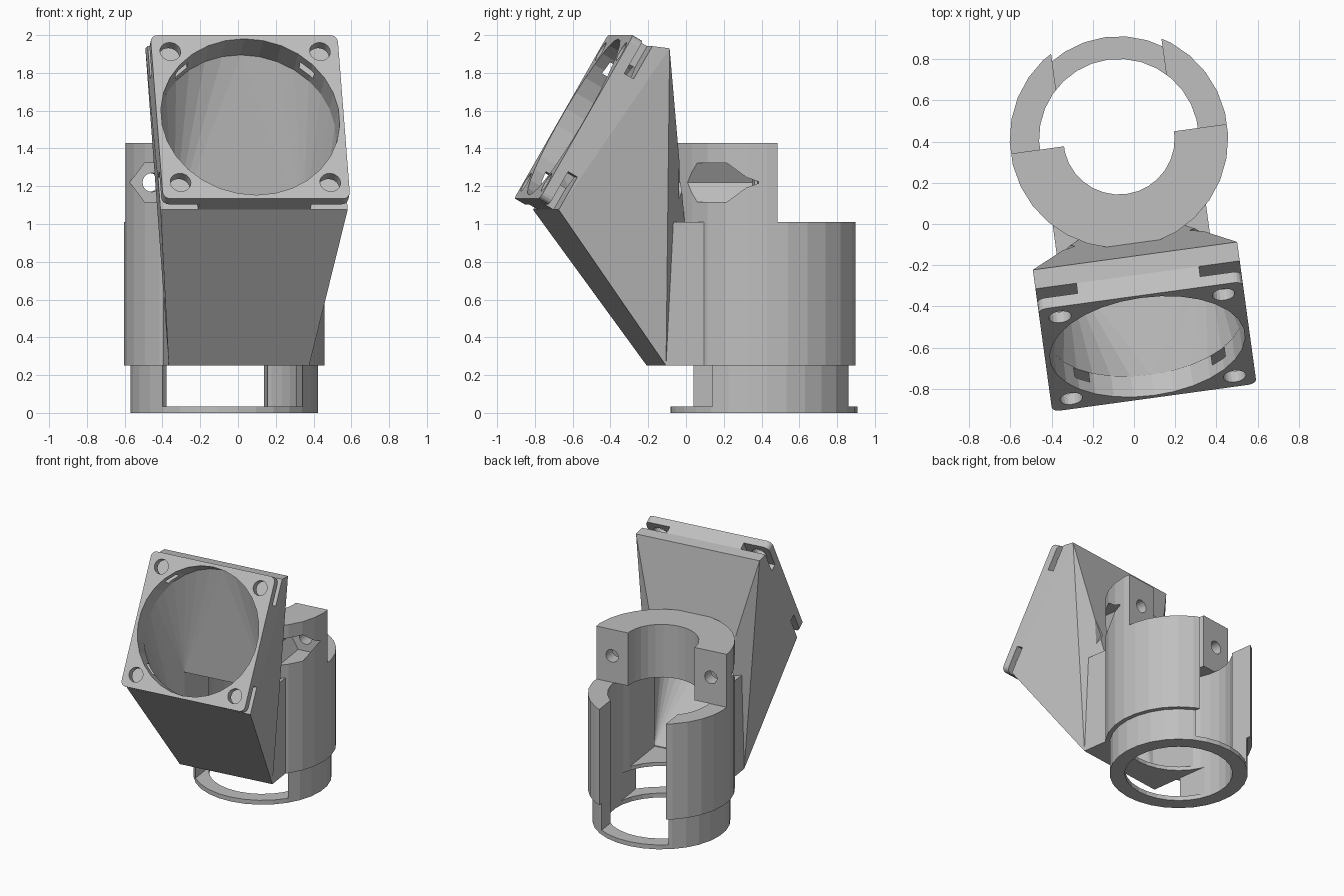
import bpy, bmesh
from math import radians
from mathutils import Matrix, Vector

cube = bpy.data.objects.get("Cube")
if cube:
    bpy.data.objects.remove(cube, do_unlink=True)

GREY = (0.52, 0.52, 0.52, 1)
mat = bpy.data.materials.new("plain_grey")
mat.use_nodes = True
mat.diffuse_color = GREY
mat.node_tree.nodes["Principled BSDF"].inputs["Base Color"].default_value = GREY

# Whole model is turned slightly about the tube axis; the fan plate is tilted
WORLD = Matrix.Translation((-0.073, 0.413, 0)) @ Matrix.Rotation(radians(7.8), 4, 'Z')
FAN = Matrix.Translation((0, -1.017, 1.567)) @ Matrix.Rotation(radians(60), 4, 'X')
ALONG_Y = Matrix.Rotation(radians(90), 4, 'X')
SIDES = 30


def finish(name, bm):
    bmesh.ops.recalc_face_normals(bm, faces=bm.faces)
    mesh = bpy.data.meshes.new(name)
    bm.to_mesh(mesh)
    bm.free()
    mesh.materials.append(mat)
    ob = bpy.data.objects.new(name, mesh)
    bpy.context.collection.objects.link(ob)
    return ob


def box(name, x0, x1, y0, y1, z0, z1, m=Matrix(), round_corners=0):
    bm = bmesh.new()
    size = Matrix.Diagonal((x1 - x0, y1 - y0, z1 - z0, 1))
    mid = Matrix.Translation(((x0 + x1) / 2, (y0 + y1) / 2, (z0 + z1) / 2))
    bmesh.ops.create_cube(bm, size=1, matrix=mid @ size)
    if round_corners:
        edges = [e for e in bm.edges if abs(e.verts[0].co.z - e.verts[1].co.z) > 0.01]
        bmesh.ops.bevel(bm, geom=edges, offset=round_corners, segments=4,
                        profile=0.5, affect='EDGES')
    bm.transform(m)
    return finish(name, bm)


def cylinder(name, r, z0, z1, x=0, y=0, m=Matrix(), sides=SIDES):
    bm = bmesh.new()
    bmesh.ops.create_cone(bm, cap_ends=True, segments=sides, radius1=r, radius2=r,
                          depth=z1 - z0, matrix=m @ Matrix.Translation((x, y, (z0 + z1) / 2)))
    return finish(name, bm)


def hull(name, points):
    bm = bmesh.new()
    for p in points:
        bm.verts.new(p)
    res = bmesh.ops.convex_hull(bm, input=bm.verts)
    loose = [g for g in res["geom_interior"] if isinstance(g, bmesh.types.BMVert)]
    bmesh.ops.delete(bm, geom=loose, context='VERTS')
    bmesh.ops.dissolve_limit(bm, angle_limit=0.01, verts=bm.verts, edges=bm.edges)
    return finish(name, bm)


def boolean(ob, others, operation='DIFFERENCE'):
    for other in others:
        mod = ob.modifiers.new("cut", 'BOOLEAN')
        mod.operation, mod.object, mod.solver = operation, other, 'EXACT'
        with bpy.context.temp_override(object=ob, active_object=ob):
            bpy.ops.object.modifier_apply(modifier=mod.name)


def mirrored(points):
    return [(s * x, y, z) for x, y, z in points for s in (-1, 1)]


# Main solids
collar = cylinder("base_collar", 0.4975, 0, 0.25)
tube = cylinder("clamp_tube", 0.53, 0.25, 1.43)
plate = box("fan_plate", -0.5, 0.5, -0.5, 0.5, -0.117, 0, FAN, 0.04)
low = FAN @ Vector((0.5, -0.5, -0.117))
high = FAN @ Vector((0.5, 0.5, -0.117))
duct = hull("air_duct", mirrored([
    low, high, (0.5, -0.573, 1.93),
    (0.375, -0.575, 0.25), (0.375, -0.575, 1.01), (0.263, -0.46, 1.01)]))
neck = box("duct_neck", -0.375, 0.375, -0.575, -0.3, 0.25, 1.01)
boolean(duct, [neck], 'UNION')

# Cutters for the bores, slots and screw pockets
bore = cylinder("bore_cutter", 0.3875, -0.1, 1.01)
clamp_bore = cylinder("clamp_bore_cutter", 0.27, 0.9, 1.6)
back_half = box("back_half_cutter", -1, 1, 0, 1, 1.01, 1.6)
back_slot = box("back_slot_cutter", -0.27, 0.27, 0, 1, 0.035, 1.2)
front_slot = box("front_slot_cutter", -0.375, 0.375, -1, 0, 0.035, 0.3)
holes, pockets = [], []
for s in (-1, 1):
    holes.append(cylinder("screw_cutter", 0.05, -0.2, 0.5, s * 0.4, 1.22, ALONG_Y, 20))
    pockets.append(cylinder("nut_pocket_cutter", 0.12, 0.1, 0.5, s * 0.4, 1.22,
                            ALONG_Y @ Matrix(), 6))

# Hexagons need a point facing sideways
for p in pockets:
    c = sum((v.co for v in p.data.vertices), Vector()) / len(p.data.vertices)
    turn = Matrix.Translation(c) @ Matrix.Rotation(radians(30), 4, 'Y') @ Matrix.Translation(-c)
    p.data.transform(turn)

# Air passage: round at the fan, rectangular at the tube
ring = bmesh.new()
for t in (-0.11, -0.17):
    bmesh.ops.create_circle(ring, segments=SIDES, radius=0.477,
                            matrix=FAN @ Matrix.Translation((0, 0, t)))
round_end = [v.co.copy() for v in ring.verts]
ring.free()
cavity = hull("cavity_cutter", round_end + mirrored(
    [(0.345, -0.56, 0.28), (0.345, -0.56, 0.98)]))
passage = box("passage_cutter", -0.345, 0.345, -0.565, 0, 0.28, 0.98)
fan_hole = cylinder("fan_hole_cutter", 0.477, -0.2, 0.1, m=FAN)

# Corner screw holes and nut slots of the fan plate
corner_cutters = []
for sx in (-1, 1):
    for sy in (-1, 1):
        corner_cutters.append(cylinder("corner_hole_cutter", 0.055, -0.1, 0.1,
                                       sx * 0.4, sy * 0.4, FAN, 20))
        xs, ys = sorted((sx * 0.3, sx * 0.6)), sorted((sy * 0.3, sy * 0.6))
        corner_cutters.append(box("nut_slot_cutter", *xs, *ys, -0.15, -0.06, FAN))

boolean(collar, [bore, back_slot, front_slot])
boolean(tube, [bore, clamp_bore, back_half, back_slot, passage] + holes + pockets)
boolean(duct, [cavity, passage, bore, clamp_bore] + pockets)
boolean(plate, [fan_hole] + corner_cutters)

# Remove helpers and place the parts
helpers = [neck, bore, clamp_bore, back_half, back_slot, front_slot, cavity, passage, fan_hole]
for ob in helpers + holes + pockets + corner_cutters:
    bpy.data.objects.remove(ob, do_unlink=True)
for ob in (collar, tube, duct, plate):
    ob.data.transform(WORLD)
